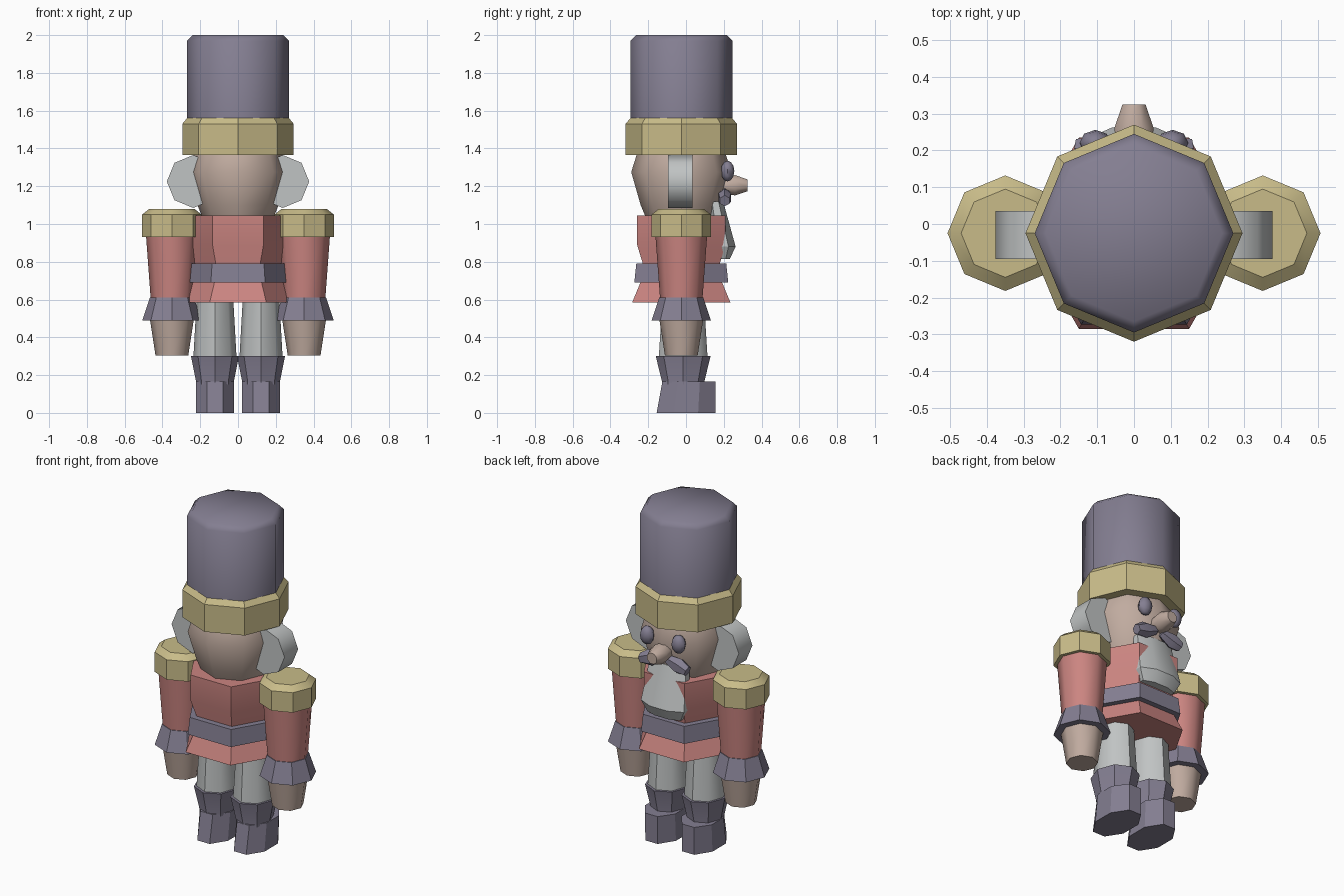
import bpy, bmesh, math
from mathutils import Matrix, Vector

if "Cube" in bpy.data.objects:
    bpy.data.objects.remove(bpy.data.objects["Cube"])


def material(name, colour):
    m = bpy.data.materials.new(name)
    m.use_nodes = True
    m.diffuse_color = (*colour, 1)
    m.node_tree.nodes["Principled BSDF"].inputs["Base Color"].default_value = (*colour, 1)
    return m


PURPLE = material("dusty purple", (0.23, 0.21, 0.285))
GOLD = material("pale gold", (0.58, 0.50, 0.25))
RED = material("soft red", (0.60, 0.235, 0.22))
SKIN = material("warm skin", (0.53, 0.41, 0.35))
WHITE = material("pale grey", (0.53, 0.55, 0.55))
BODY_Y = -0.025


def finish(name, bm, mat, angle):
    bmesh.ops.recalc_face_normals(bm, faces=bm.faces)
    mesh = bpy.data.meshes.new(name)
    bm.to_mesh(mesh)
    bm.free()
    mesh.materials.append(mat)
    ob = bpy.data.objects.new(name, mesh)
    bpy.context.collection.objects.link(ob)
    bpy.ops.object.select_all(action='DESELECT')
    ob.select_set(True)
    bpy.context.view_layer.objects.active = ob
    bpy.ops.object.shade_smooth_by_angle(angle=math.radians(angle))
    return ob


def loft(name, mat, rings, sides=8, turn=0.0, at=(0, 0, 0), axis=(0, 0, 1), angle=30):
    """Stack polygon rings (height, x radius, y radius, y shift) along an axis."""
    bm = bmesh.new()
    loops = []
    for ring in rings:
        h, rx = ring[:2]
        ry = ring[2] if len(ring) > 2 else rx
        dy = ring[3] if len(ring) > 3 else 0
        loop = []
        for i in range(sides):
            a = 2 * math.pi * (i + turn) / sides
            loop.append(bm.verts.new((rx * math.cos(a), ry * math.sin(a) + dy, h)))
        loops.append(loop)
    for low, high in zip(loops, loops[1:]):
        for i in range(sides):
            j = (i + 1) % sides
            bm.faces.new((low[i], low[j], high[j], high[i]))
    bm.faces.new(loops[0][::-1])
    bm.faces.new(loops[-1])
    spin = Vector((0, 0, 1)).rotation_difference(Vector(axis)).to_matrix().to_4x4()
    bmesh.ops.transform(bm, matrix=Matrix.Translation(at) @ spin, verts=bm.verts)
    return finish(name, bm, mat, angle)


def ball(name, mat, at, size):
    bm = bmesh.new()
    bmesh.ops.create_uvsphere(bm, u_segments=8, v_segments=6, radius=1)
    bmesh.ops.transform(bm, matrix=Matrix.Translation(at) @ Matrix.Diagonal((*size, 1)), verts=bm.verts)
    return finish(name, bm, mat, 50)


# Hat and head
centre = (0, BODY_Y, 0)
loft("hat", PURPLE, [(1.5, 0.27), (1.97, 0.27), (2.0, 0.24)], at=centre, angle=50)
loft("hat_band", GOLD, [(1.365, 0.295), (1.53, 0.295), (1.56, 0.27)], at=centre)
loft("head", SKIN, [(1.04, 0.19), (1.1, 0.215), (1.275, 0.265), (1.37, 0.235)], at=centre, angle=50)

# Six-sided torso
loft("jacket", RED, [(0.77, 0.235), (0.79, 0.235), (0.89, 0.27), (1.045, 0.27)], sides=6, at=centre)
loft("belt", PURPLE, [(0.69, 0.287), (0.79, 0.275)], sides=6, at=centre)
loft("jacket_skirt", RED, [(0.585, 0.30), (0.70, 0.245)], sides=6, at=centre)

# Face
loft("nose", SKIN, [(0.18, 0.045), (0.26, 0.058), (0.325, 0.034)], turn=0.5,
     at=(0, 0, 1.205), axis=(0, 1, 0), angle=50)
loft("beard", WHITE, [(0.815, 0.12, 0.04, 0.195), (0.88, 0.155, 0.07, 0.198),
                      (1.12, 0.13, 0.045, 0.155)], turn=0.5)

for side, s in (("left", 1), ("right", -1)):
    ball(side + "_eye", PURPLE, (s * 0.105, 0.22, 1.28), (0.043, 0.036, 0.055))
    loft(side + "_moustache", PURPLE, [(0, 0.025), (0.08, 0.048, 0.038), (0.14, 0.03)], sides=6,
         at=(s * 0.02, 0.205, 1.165), axis=(s * 0.95, 0, -0.3))
    # Side hair is an eight-sided disc facing forward
    loft(side + "_hair", WHITE, [(-0.065, 0.14), (0.065, 0.14)],
         at=(s * 0.237, -0.03, 1.225), axis=(0, 1, 0), angle=50)

    # Arm
    arm = (s * 0.35, BODY_Y, 0)
    loft(side + "_epaulette", GOLD, [(0.93, 0.157), (1.05, 0.157), (1.08, 0.12)], at=arm)
    loft(side + "_sleeve", RED, [(0.6, 0.112), (0.94, 0.137)], at=arm, angle=50)
    loft(side + "_cuff", PURPLE, [(0.49, 0.157), (0.61, 0.117)], at=arm)
    loft(side + "_hand", SKIN, [(0.305, 0.087), (0.5, 0.117)], at=arm, angle=50)

    # Leg and boot
    leg = (s * 0.122, -0.015, 0)
    loft(side + "_leg", WHITE, [(0.28, 0.115, 0.13), (0.6, 0.097, 0.11)], at=leg, angle=50)
    loft(side + "_boot_shaft", PURPLE, [(0.15, 0.1, 0.112), (0.165, 0.1, 0.112), (0.3, 0.127, 0.145)], at=leg)
    loft(side + "_boot_foot", PURPLE, [(0, 0.108, 0.168, 0.015), (0.165, 0.108, 0.152, 0.03)],
         turn=0.5, at=leg)
